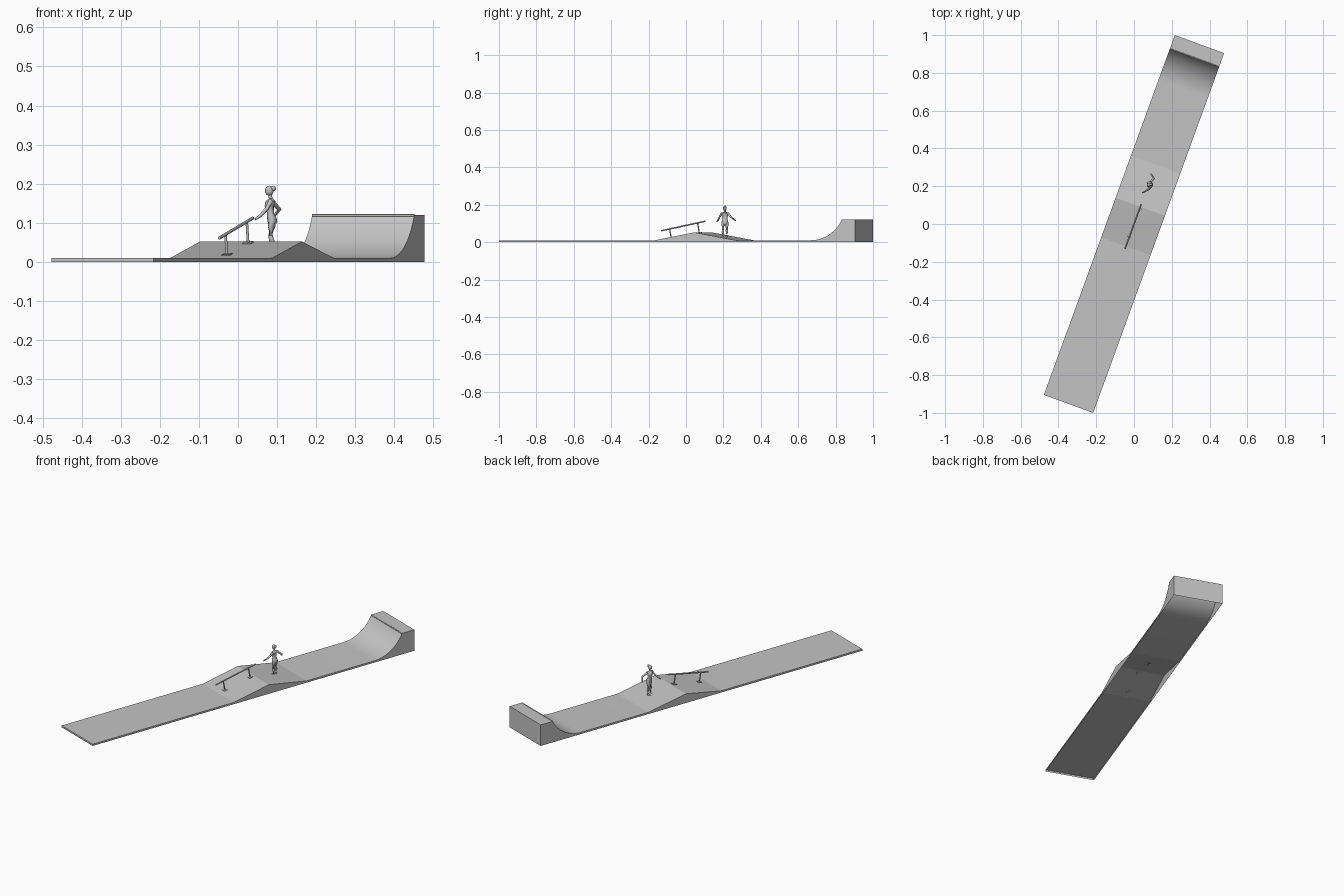
import bpy, bmesh, math
from mathutils import Vector, Matrix

cube = bpy.data.objects.get("Cube")
if cube:
    bpy.data.objects.remove(cube, do_unlink=True)

grey = bpy.data.materials.new("plain_grey")
grey.use_nodes = True
colour = (0.55, 0.55, 0.55, 1)
grey.diffuse_color = colour
grey.node_tree.nodes["Principled BSDF"].inputs["Base Color"].default_value = colour

TURN = Matrix.Rotation(math.radians(-20), 4, 'Z')
HALF_W, HALF_L = 0.139, 1.0135
BASE, RIDGE, LIP = 0.01, 0.052, 0.12


def finish(name, bm, angle, turn=True):
    """Turn a bmesh into a shaded object in the park's direction."""
    if turn:
        bmesh.ops.transform(bm, matrix=TURN, verts=bm.verts)
    mesh = bpy.data.meshes.new(name)
    bm.to_mesh(mesh)
    bm.free()
    mesh.materials.append(grey)
    obj = bpy.data.objects.new(name, mesh)
    bpy.context.collection.objects.link(obj)
    bpy.ops.object.select_all(action='DESELECT')
    obj.select_set(True)
    bpy.context.view_layer.objects.active = obj
    bpy.ops.object.shade_smooth_by_angle(angle=math.radians(angle))
    return obj


def tube(name, points, radii, sides=10, squash=(1, 1), turn=False):
    """Loft rings along a path; squash flattens the rings."""
    bm = bmesh.new()
    pts = [Vector(p) for p in points]
    rings = []
    for i, p in enumerate(pts):
        along = pts[min(i + 1, len(pts) - 1)] - pts[max(i - 1, 0)]
        # upright parts keep their rings level so that squash follows x and y
        if squash != (1, 1):
            rot = Matrix.Identity(3)
        else:
            rot = along.to_track_quat('Z', 'Y').to_matrix()
        ring = []
        for k in range(sides):
            a = math.tau * k / sides
            off = Vector((math.cos(a) * squash[0], math.sin(a) * squash[1], 0))
            ring.append(bm.verts.new(p + rot @ (off * radii[i])))
        rings.append(ring)
    for lo, hi in zip(rings, rings[1:]):
        for k in range(sides):
            n = (k + 1) % sides
            bm.faces.new((lo[k], lo[n], hi[n], hi[k]))
    bm.faces.new(rings[0][::-1])
    bm.faces.new(rings[-1])
    return finish(name, bm, 50, turn)


def ball(name, centre, size):
    bm = bmesh.new()
    bmesh.ops.create_uvsphere(bm, u_segments=12, v_segments=8, radius=1)
    bmesh.ops.transform(
        bm, matrix=Matrix.Translation(centre) @ Matrix.Diagonal((*size, 1)), verts=bm.verts)
    return finish(name, bm, 60, False)


# Deck: hollow shell with a ridge and a curved ramp at the back
profile = [(-HALF_L, BASE), (-0.125, BASE), (0.097, RIDGE), (0.335, BASE)]
start, top = 0.76, 0.937
half = math.atan2(LIP - BASE, top - start)
radius = (top - start) / math.sin(2 * half)
for i in range(15):
    a = 2 * half * i / 14
    profile.append((start + radius * math.sin(a), BASE + radius * (1 - math.cos(a))))
profile.append((HALF_L, LIP))
outline = [(-HALF_L, 0)] + profile + [(HALF_L, 0)]

bm = bmesh.new()
right = [bm.verts.new((-HALF_W, y, z)) for y, z in outline]
left = [bm.verts.new((HALF_W, y, z)) for y, z in outline]
for i in range(len(outline) - 1):
    bm.faces.new((right[i], left[i], left[i + 1], right[i + 1]))
bm.faces.new(right)
bm.faces.new(left[::-1])
finish("ramp_deck", bm, 8)

# Coping along the ramp lip
tube("coping", [(-HALF_W, top, LIP - 0.001), (HALF_W, top, LIP - 0.001)],
     [0.003, 0.003], 8, turn=True)

# Grind rail parallel to the front slope, on two posts with foot plates
tube("grind_rail", [(0, -0.14, 0.061), (0, 0.11, 0.112)], [0.004, 0.004], 10, turn=True)
slope = math.atan2(RIDGE - BASE, 0.222)
normal = Vector((0, -math.sin(slope), math.cos(slope)))
for label, y in (("front", -0.083), ("back", 0.076)):
    foot = Vector((0, y, BASE + (y + 0.125) * math.tan(slope)))
    tube(label + "_rail_post", [foot, foot + normal * 0.053], [0.0035, 0.0035], 8, turn=True)
    bm = bmesh.new()
    bmesh.ops.create_cube(bm, size=1)
    place = (Matrix.Translation(foot + normal * 0.001)
             @ Matrix.Rotation(slope, 4, 'X') @ Matrix.Diagonal((0.022, 0.022, 0.004, 1)))
    bmesh.ops.transform(bm, matrix=place, verts=bm.verts)
    finish(label + "_foot_plate", bm, 30)

# Standing figure, facing -x
CX, CY = 0.084, 0.208


def body(*pts):
    return [(CX + x, CY + y, z) for x, y, z in pts]


tube("torso", body((0.003, 0, 0.092), (0.004, 0, 0.104), (0.002, 0, 0.114), (-0.001, 0, 0.126),
                   (-0.004, 0, 0.142), (-0.001, 0, 0.155), (0, 0, 0.162)),
     [0.010, 0.0175, 0.0165, 0.0125, 0.0165, 0.018, 0.007], 12, squash=(0.72, 1))
tube("neck", body((0, 0, 0.158), (-0.002, 0, 0.174)), [0.005, 0.0045])
ball("head", (CX - 0.004, CY, 0.182), (0.011, 0.0095, 0.013))
ball("hair_bun", (CX + 0.006, CY, 0.188), (0.007, 0.007, 0.007))

for label, s in (("right", 1), ("left", -1)):
    tube(label + "_leg",
         body((0.003, 0.009 * s, 0.108), (0.002, 0.010 * s, 0.09), (-0.001, 0.010 * s, 0.067),
              (0.003, 0.011 * s, 0.053), (0.002, 0.011 * s, 0.032)),
         [0.009, 0.0095, 0.006, 0.0065, 0.004])
    ball(label + "_foot", (CX - 0.004, CY + 0.011 * s, 0.029), (0.012, 0.005, 0.005))

# Arms: one reaches forward, the other is bent out to the back
tube("left_arm", body((0, -0.015, 0.156), (-0.010, -0.027, 0.137), (-0.027, -0.036, 0.118),
                      (-0.040, -0.043, 0.109)), [0.006, 0.005, 0.004, 0.003])
tube("right_arm", body((0.002, 0.015, 0.156), (0.022, 0.033, 0.134), (0.012, 0.048, 0.122),
                       (0.004, 0.058, 0.116)), [0.006, 0.005, 0.004, 0.003])
